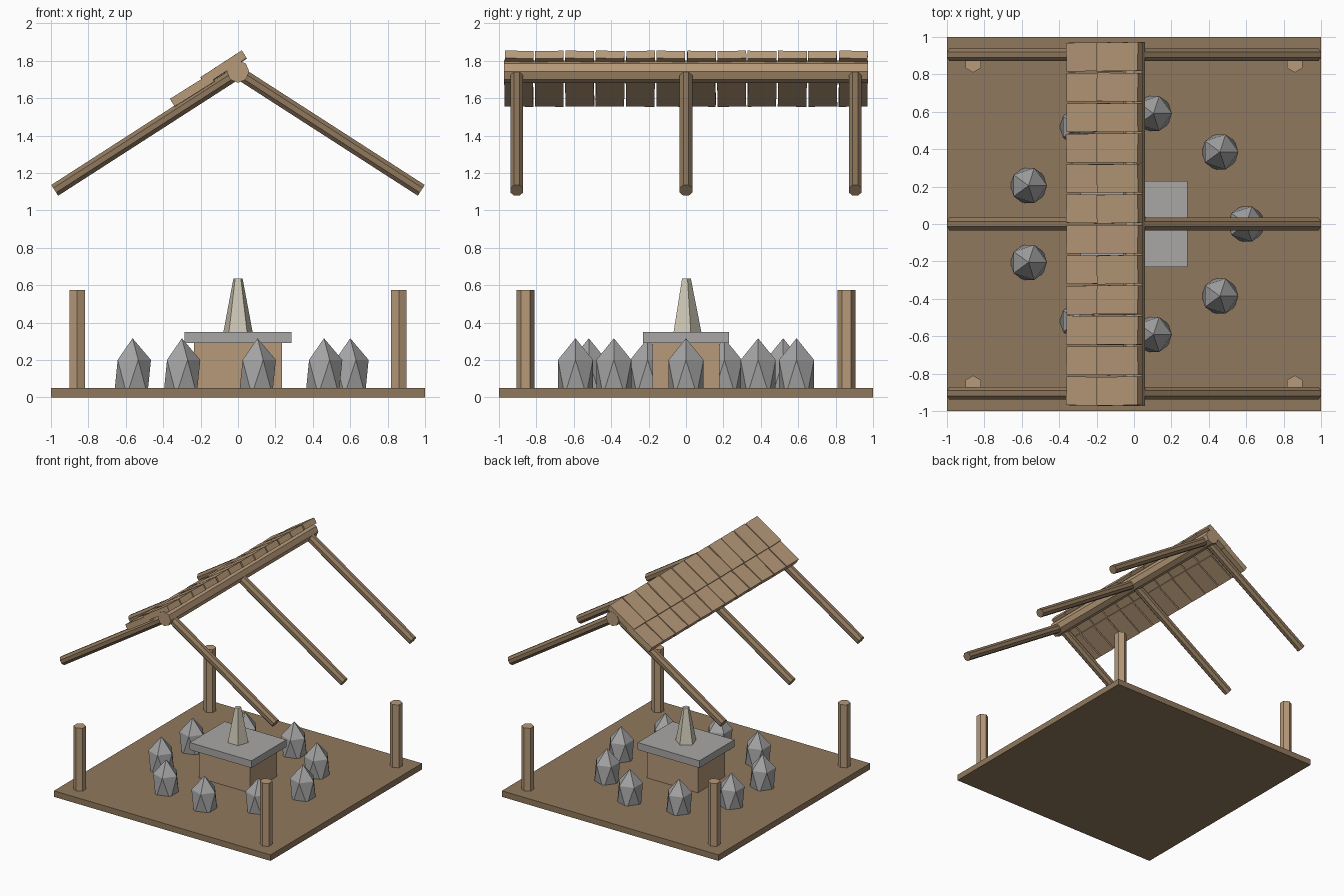
import bpy
import bmesh
import math
import random
from mathutils import Matrix, Vector

random.seed(4)
cube = bpy.data.objects.get("Cube")
if cube:
    bpy.data.objects.remove(cube, do_unlink=True)


def material(name, rgb):
    mat = bpy.data.materials.new(name)
    mat.use_nodes = True
    color = (*rgb, 1.0)
    mat.diffuse_color = color
    mat.node_tree.nodes["Principled BSDF"].inputs["Base Color"].default_value = color
    return mat


LIGHT_WOOD = material("light wood", (0.47, 0.32, 0.19))
DARK_WOOD = material("dark wood", (0.28, 0.19, 0.11))
SLAB_STONE = material("slab stone", (0.40, 0.39, 0.38))
ROCK_STONE = material("rock stone", (0.37, 0.37, 0.37))
PALE_STONE = material("pale stone", (0.61, 0.57, 0.46))


def finish(name, bm, mat):
    mesh = bpy.data.meshes.new(name)
    bm.to_mesh(mesh)
    bm.free()
    mesh.materials.append(mat)
    obj = bpy.data.objects.new(name, mesh)
    bpy.context.collection.objects.link(obj)
    return obj


def box(name, size, center, mat, rotation=Matrix()):
    bm = bmesh.new()
    place = Matrix.Translation(center) @ rotation @ Matrix.Diagonal((*size, 1))
    bmesh.ops.create_cube(bm, size=1, matrix=place)
    return finish(name, bm, mat)


def bar(name, start, end, sides, r1, r2, mat, twist=0.0):
    """Straight faceted bar between two points."""
    start, end = Vector(start), Vector(end)
    axis = end - start
    turn = Matrix()
    if axis.x or axis.y:
        turn = axis.to_track_quat('Z', 'Y').to_matrix().to_4x4()
    place = Matrix.Translation((start + end) / 2) @ turn @ Matrix.Rotation(twist, 4, 'Z')
    bm = bmesh.new()
    bmesh.ops.create_cone(bm, cap_ends=True, segments=sides, radius1=r1,
                          radius2=r2, depth=axis.length, matrix=place)
    return finish(name, bm, mat)


# Floor and corner posts
box("floor", (2, 2, 0.05), (0, 0, 0.025), DARK_WOOD)
for x in (-0.86, 0.86):
    for y in (-0.858, 0.858):
        bar("corner_post", (x, y, 0.01), (x, y, 0.575), 6, 0.048, 0.048, LIGHT_WOOD)

# Central table with a tapered stone
box("table_base", (0.47, 0.36, 0.25), (0, 0, 0.17), LIGHT_WOOD)
box("table_slab", (0.57, 0.46, 0.06), (0, 0, 0.32), SLAB_STONE)
bar("tapered_stone", (0, 0, 0.345), (0, 0, 0.635), 5, 0.083, 0.026, PALE_STONE)

# Ring of seat rocks
for i in range(9):
    angle = math.tau * i / 9
    bm = bmesh.new()
    place = (Matrix.Translation((0.6 * math.cos(angle), 0.6 * math.sin(angle), 0.107))
             @ Matrix.Diagonal((1, 1, 1.9, 1)))
    bmesh.ops.create_icosphere(bm, subdivisions=1, radius=0.11, matrix=place)
    # Trim the part sunk below the floor
    bmesh.ops.bisect_plane(bm, geom=bm.verts[:] + bm.edges[:] + bm.faces[:],
                           plane_co=(0, 0, 0.045), plane_no=(0, 0, -1), clear_outer=True)
    finish("seat_rock", bm, ROCK_STONE)

# Ridge beam and rafters
bar("ridge_beam", (0, -0.973, 1.742), (0, 0.973, 1.742), 8, 0.06, 0.06, LIGHT_WOOD)
for y in (-0.905, 0, 0.905):
    for side in (-1, 1):
        bar("rafter", (0, y, 1.738), (side * 0.98, y, 1.107), 8, 0.037, 0.037,
            DARK_WOOD, math.pi / 8)

# Two overlapping rows of roof planks on the right slope, each given by its top face
rows = {"lower_plank": ((-0.362, 1.595), (-0.15, 1.728)),
        "upper_plank": ((-0.2, 1.71), (0.02, 1.853))}
THICK = 0.048
for name, (low, high) in rows.items():
    low, high = Vector((low[0], 0, low[1])), Vector((high[0], 0, high[1]))
    slope = high - low
    pitch = math.atan2(slope.z, slope.x)
    normal = Vector((-math.sin(pitch), 0, math.cos(pitch)))
    for i in range(12):
        center = (low + high) / 2 - normal * THICK / 2
        center.y = (i - 5.5) * 0.1625
        rot = (Matrix.Rotation(-pitch, 4, 'Y')
               @ Matrix.Rotation(random.uniform(-0.02, 0.02), 4, 'Z')
               @ Matrix.Rotation(random.uniform(-0.03, 0.03), 4, 'X'))
        box(name, (slope.length, 0.153, THICK), center, LIGHT_WOOD, rot)
